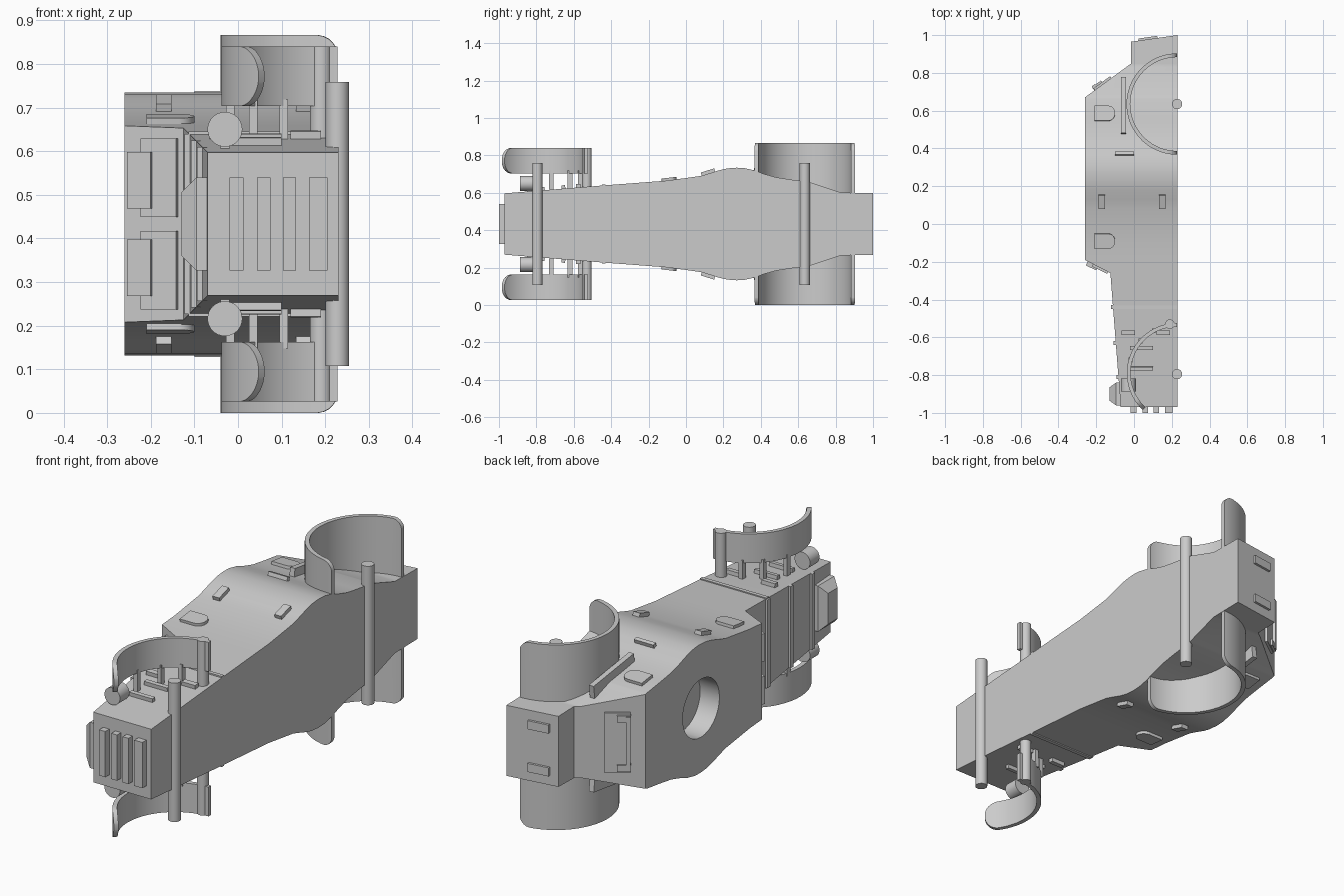
import bpy, bmesh, math
from mathutils import Matrix, Vector

cube = bpy.data.objects.get("Cube")
if cube:
    bpy.data.objects.remove(cube, do_unlink=True)

MID = 0.433    # height of the symmetry plane
FLOOR = 0.23   # x of the flat underside
GREY = (0.6, 0.6, 0.6, 1)
mat = bpy.data.materials.new("plain grey")
mat.use_nodes = True
mat.diffuse_color = GREY
mat.node_tree.nodes["Principled BSDF"].inputs["Base Color"].default_value = GREY


def finish(name, bm, smooth=True):
    bmesh.ops.remove_doubles(bm, verts=bm.verts, dist=1e-5)
    bmesh.ops.recalc_face_normals(bm, faces=bm.faces)
    mesh = bpy.data.meshes.new(name)
    bm.to_mesh(mesh)
    bm.free()
    obj = bpy.data.objects.new(name, mesh)
    bpy.context.collection.objects.link(obj)
    mesh.materials.append(mat)
    if smooth:
        shade(obj)
    return obj


def shade(obj):
    bpy.ops.object.select_all(action="DESELECT")
    bpy.context.view_layer.objects.active = obj
    obj.select_set(True)
    bpy.ops.object.shade_smooth_by_angle(angle=math.radians(25))


def loft(name, rings, smooth=True):
    bm = bmesh.new()
    rows = [[bm.verts.new(p) for p in ring] for ring in rings]
    n = len(rows[0])
    for a, b in zip(rows, rows[1:]):
        for i in range(n):
            j = (i + 1) % n
            bm.faces.new((a[i], a[j], b[j], b[i]))
    bm.faces.new(rows[0])
    bm.faces.new(rows[-1])
    return finish(name, bm, smooth)


def box(name, centre, size, axis="Z", angle=0):
    bm = bmesh.new()
    bmesh.ops.create_cube(bm, size=1, matrix=Matrix.Translation(centre)
                          @ Matrix.Rotation(angle, 4, axis) @ Matrix.Diagonal((*size, 1)))
    return finish(name, bm, False)


def rod(name, centre, radius, length, axis="Z"):
    bm = bmesh.new()
    turn = Matrix.Rotation(math.pi / 2, 4, "X") if axis == "Y" else Matrix()
    if axis == "X":
        turn = Matrix.Rotation(math.pi / 2, 4, "Y")
    bmesh.ops.create_cone(bm, cap_ends=True, segments=32, radius1=radius, radius2=radius,
                          depth=length, matrix=Matrix.Translation(centre) @ turn)
    return finish(name, bm)


def interp(table, y):
    for (a, u), (b, v) in zip(table, table[1:]):
        if y <= b:
            return u + (v - u) * max(0, y - a) / (b - a)
    return table[-1][1]


# Hull: roof line and half width along the length
ROOF = [(-0.97, -0.07), (-0.43, -0.112), (-0.26, -0.125), (-0.19, -0.26),
        (0.67, -0.26), (0.85, -0.015), (0.965, -0.015)]
WIDTH = [(-0.97, 0.164), (-0.43, 0.207), (-0.1, 0.232), (0.08, 0.257), (0.13, 0.272),
         (0.18, 0.288), (0.22, 0.297), (0.27, 0.301), (0.31, 0.299), (0.36, 0.288),
         (0.42, 0.267), (0.48, 0.25), (0.55, 0.239), (0.66, 0.224), (0.83, 0.168), (0.965, 0.165)]
rings = []
for y in sorted({p[0] for p in ROOF + WIDTH}):
    x, w = interp(ROOF, y), interp(WIDTH, y)
    base_y = 1.0 if y > 0.96 else y
    rings.append([(x, y, MID - w), (x, y, MID + w),
                  (FLOOR, base_y, MID + w), (FLOOR, base_y, MID - w)])
hull = loft("hull", rings, False)

# Round roof opening
cutter = rod("roof_cutter", (-0.26, 0.26, MID), 0.136, 0.2, "X")
cutter.hide_render = True
cut = hull.modifiers.new("roof opening", "BOOLEAN")
cut.operation, cut.solver, cut.object = "DIFFERENCE", "EXACT", cutter
bpy.context.view_layer.objects.active = hull
bpy.ops.object.modifier_apply(modifier=cut.name)
bpy.data.objects.remove(cutter, do_unlink=True)
shade(hull)


# Curved mudguard strip with rounded ends
def fender(name, y, radius, angles, low, high, side, top_round, low_round=0):
    start, end = map(math.radians, angles)
    rows = []
    for i in range(41):
        f = (1 - math.cos(math.pi * i / 40)) / 2
        a = start + (end - start) * f
        run = radius * (end - start)
        near = run * f if low_round else run * min(f, 1 - f)

        def drop(r):
            return r - math.sqrt(r * r - max(0, r - near - 0.001) ** 2)
        zs = (low + drop(low_round), high - drop(top_round))
        row = []
        for r, order in ((radius, zs), (radius - 0.02, zs[::-1])):
            row += [(0.228 - r * math.cos(a), y + r * math.sin(a), MID + side * z) for z in order]
        rows.append(row)
    return loft(name, rows)


def side_box(name, x, y, size, side):
    w = interp(WIDTH, y)
    slope = (interp(WIDTH, y + 0.03) - interp(WIDTH, y - 0.03)) / 0.06
    return box(name, (x, y, MID + side * w), size, "X", side * math.atan(slope))


# Rounded hatch pad lying on a flank
def pad(name, x, y, side):
    outline = [(-0.055, -0.04), (-0.055, 0.04)]
    outline += [(0.02 + 0.035 * math.cos(t), 0.04 * math.sin(t))
                for t in (math.pi * (0.5 - k / 10) for k in range(11))]
    slope = (interp(WIDTH, y + 0.04) - interp(WIDTH, y - 0.04)) / 0.08
    turn = Matrix.Rotation(side * math.atan(slope), 3, "X")
    base = Vector((x, y, MID + side * interp(WIDTH, y)))
    return loft(name, [[base + turn @ Vector((u, v, h)) for u, v in outline]
                       for h in (-0.014, 0.014)])


for side, label in ((1, "upper"), (-1, "lower")):
    fender(f"rear_fender_{label}", 0.635, 0.268, (-90, 90), 0.155, 0.433, side, 0.05)
    fender(f"front_fender_{label}", -0.79, 0.266, (-47, 90), 0.27, 0.407, side, 0.068, 0.068)
    rod(f"fender_post_{label}", (0.19, -0.53, MID + side * 0.3), 0.025, 0.214)
    for i, (x, y) in enumerate(((-0.018, -0.72), (0.035, -0.62), (0.105, -0.565))):
        box(f"fender_strut_{label}_{i}", (x, y, MID + side * 0.235), (0.02, 0.025, 0.1))
    # Headlight with stalk
    rod(f"headlight_{label}", (-0.03, -0.852, MID + side * 0.217), 0.04, 0.07, "Y")
    box(f"headlight_stalk_{label}", (-0.03, -0.84, MID + side * 0.18), (0.02, 0.02, 0.05))
    # Flank fittings
    for i, (x, y, sx, sy) in enumerate(((-0.03, -0.575, 0.07, 0.025), (0.155, -0.575, 0.07, 0.025),
                                        (0.04, -0.655, 0.12, 0.02), (0.04, -0.765, 0.12, 0.02),
                                        (-0.05, 0.37, 0.1, 0.018), (-0.17, 0.12, 0.035, 0.075),
                                        (0.15, 0.12, 0.035, 0.075))):
        side_box(f"flank_fitting_{label}_{i}", x, y, (sx, sy, 0.036), side)
    for i, y in enumerate((-0.09, 0.585)):
        pad(f"flank_hatch_{label}_{i}", -0.155, y, side)
    side_box(f"side_fin_{label}", -0.055, 0.625, (0.025, 0.3, 0.08), side)
    # Windscreen flap with raised visor
    tilt = math.atan2(-0.065, 0.135)
    box(f"screen_flap_{label}", (-0.178, -0.234, MID + side * 0.106), (0.09, 0.022, 0.18), "Z", tilt)
    box(f"screen_visor_{label}", (-0.22, -0.216, MID + side * 0.1), (0.06, 0.036, 0.13), "Z", tilt)
    # Tail plate
    box(f"tail_plate_{label}", (0.075, 0.977, MID + side * 0.1), (0.1, 0.024, 0.04),
        "Z", math.atan2(0.035, 0.245))
    box(f"rear_flap_hinge_{label}", (-0.19, 0.73, MID + side * 0.115), (0.06, 0.03, 0.03),
        "Z", math.atan2(0.18, 0.245))

# Axles
for name, y in (("front_axle", -0.795), ("rear_axle", 0.635)):
    rod(name, (0.228, y, MID), 0.027, 0.65)

# Rear slope flap
rear_tilt = math.atan2(0.18, 0.245)
box("rear_flap", (-0.165, 0.742, MID), (0.11, 0.02, 0.28), "Z", rear_tilt)
box("rear_flap_bar", (-0.205, 0.72, MID), (0.02, 0.036, 0.25), "Z", rear_tilt)

# Hood ridges
for i, y in enumerate((-0.44, -0.63, -0.81)):
    x, w = interp(ROOF, y), interp(WIDTH, y)
    box(f"hood_ridge_{i}", (x, y, MID), (0.022, 0.022, 2 * w))
box("hull_seam", (0.058, -0.44, MID), (0.344, 0.018, 0.424))

# Nose scoop
loft("nose_scoop", [[(x, -0.9 + sy * d, MID + sz * h)
                     for sy, sz in ((-1, -1), (1, -1), (1, 1), (-1, 1))]
                    for x, d, h in ((-0.07, 0.06, 0.107), (-0.095, 0.06, 0.107),
                                    (-0.13, 0.035, 0.072))], False)

# Grille slats
for i, (x, width) in enumerate(((-0.003, 0.032), (0.059, 0.03), (0.118, 0.03), (0.184, 0.042))):
    box(f"grille_slat_{i}", (x, -0.98, MID), (width, 0.04, 0.214))
